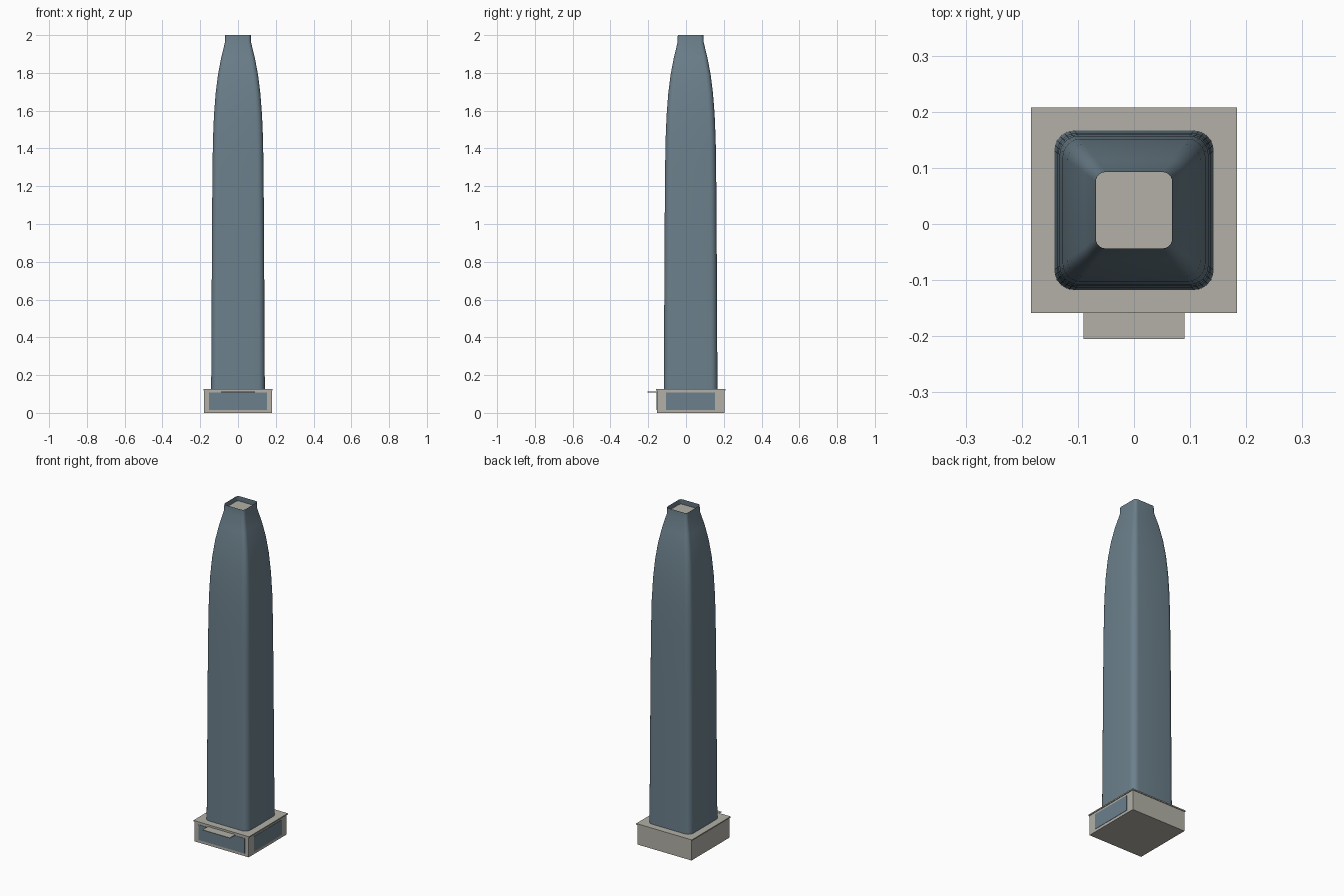
import bpy, bmesh, math

if "Cube" in bpy.data.objects:
    bpy.data.objects.remove(bpy.data.objects["Cube"])

CY = 0.0245  # tower centre in y (the canopy pushes it back)


def material(name, rgb):
    m = bpy.data.materials.new(name)
    m.diffuse_color = (*rgb, 1)
    m.use_nodes = True
    m.node_tree.nodes["Principled BSDF"].inputs["Base Color"].default_value = m.diffuse_color
    return m


GLASS = material("blue_grey_glass", (0.15, 0.216, 0.262))
STONE = material("pale_stone", (0.445, 0.435, 0.385))


def finish(name, bm, mat):
    me = bpy.data.meshes.new(name)
    bmesh.ops.recalc_face_normals(bm, faces=bm.faces)
    bm.to_mesh(me)
    bm.free()
    me.materials.append(mat)
    ob = bpy.data.objects.new(name, me)
    bpy.context.collection.objects.link(ob)
    return ob


def box(name, lo, hi, mat):
    bm = bmesh.new()
    bmesh.ops.create_cube(bm, size=1)
    for v in bm.verts:
        v.co = [(a + b) / 2 + c * (b - a) for a, b, c in zip(lo, hi, v.co)]
    return finish(name, bm, mat)


def ring(bm, half, radius, z, steps=6):
    """Rounded square of vertices at height z."""
    out = []
    for corner in range(4):
        mid = math.radians(45 + 90 * corner)
        cx = math.copysign(half - radius, math.cos(mid))
        cy = math.copysign(half - radius, math.sin(mid))
        for i in range(steps + 1):
            a = math.radians(90 * corner + 90 * i / steps)
            out.append(bm.verts.new((cx + radius * math.cos(a),
                                     CY + cy + radius * math.sin(a), z)))
    return out


# Tower shaft: open-topped rounded square tube, curving in toward the top
profile = [(0.12, 0.142), (0.6, 0.1395), (1.0, 0.1375), (1.3, 0.135),
           (1.45, 0.1325), (1.58, 0.127), (1.69, 0.1185), (1.79, 0.106),
           (1.88, 0.089), (1.96, 0.0695), (2.0, 0.068)]
bm = bmesh.new()
rings = [ring(bm, h, h * 0.25, z) for z, h in profile]
for a, b in zip(rings, rings[1:]):
    for i in range(len(a)):
        j = (i + 1) % len(a)
        bm.faces.new((a[i], a[j], b[j], b[i]))
shaft = finish("tower_shaft", bm, GLASS)
bpy.context.view_layer.objects.active = shaft
shaft.select_set(True)
bpy.ops.object.shade_smooth_by_angle(angle=math.radians(30))

# Roof set just below the parapet rim
bm = bmesh.new()
bm.faces.new(ring(bm, 0.0688, 0.0172, 1.97))
finish("tower_roof", bm, STONE)

# Podium with a slightly overhanging roof slab
W, R = 0.179, 0.1835
box("podium", (-W, CY - W, 0), (W, CY + W, 0.12), STONE)
box("podium_roof", (-R, CY - R, 0.119), (R, CY + R, 0.126), STONE)

# Ground floor windows on the front and right, canopy over the entrance
box("front_window", (-0.153, CY - W - 0.002, 0.016), (0.153, CY - W + 0.002, 0.107), GLASS)
box("right_window", (W - 0.002, CY - 0.13, 0.016), (W + 0.002, CY + 0.13, 0.107), GLASS)
box("entrance_canopy", (-0.09, -0.205, 0.108), (0.09, CY - W + 0.001, 0.112), STONE)
